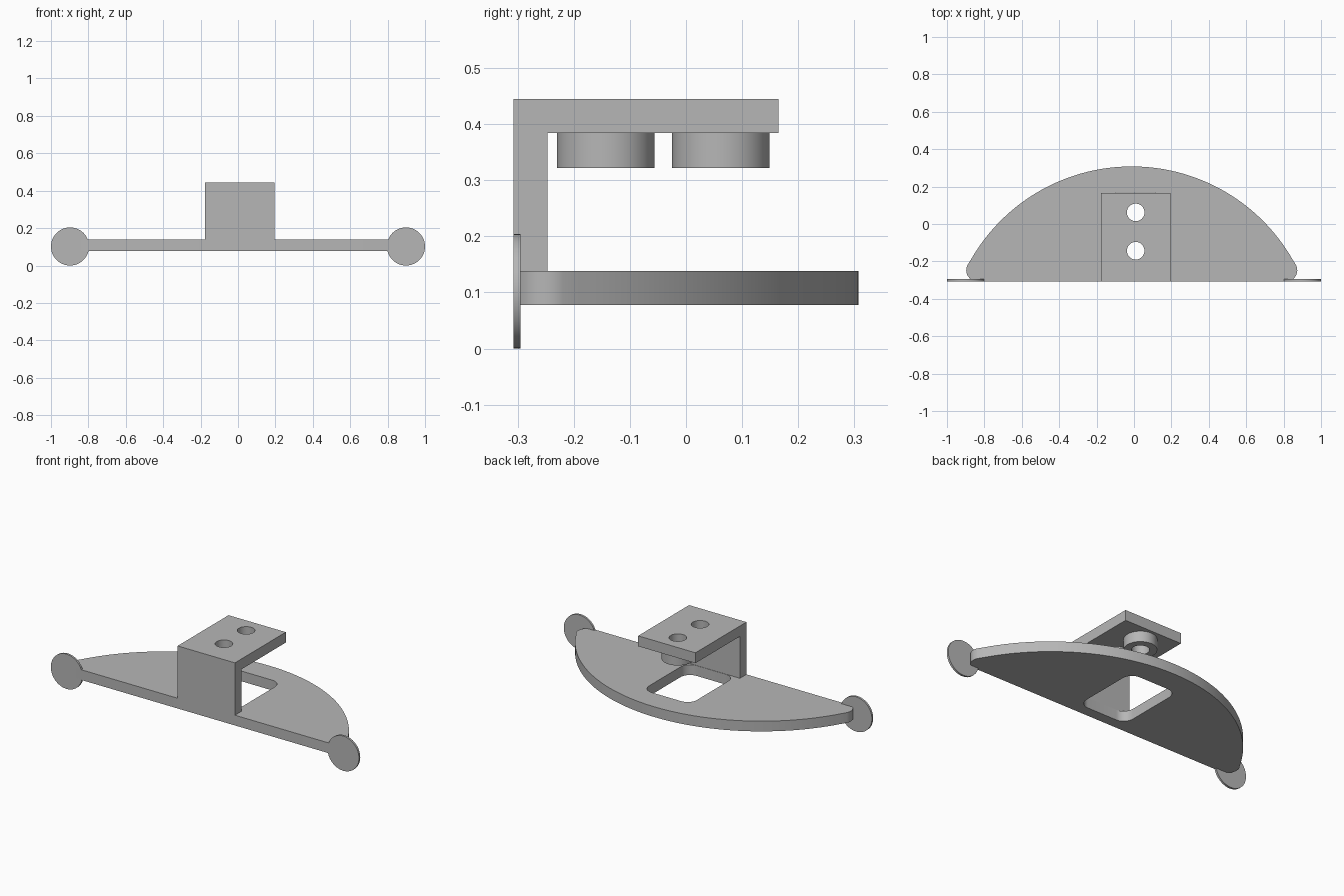
import bpy, bmesh
from math import cos, sin, pi, radians, atan2, hypot
from mathutils import Matrix, Vector

cube = bpy.data.objects.get("Cube")
if cube:
    bpy.data.objects.remove(cube, do_unlink=True)

grey = bpy.data.materials.new("plain_grey")
grey.use_nodes = True
grey.diffuse_color = (0.47, 0.47, 0.47, 1)
grey.node_tree.nodes["Principled BSDF"].inputs["Base Color"].default_value = grey.diffuse_color


def arc(cx, cy, r, start, end, steps):
    """Points along an arc, angles in radians."""
    return [(cx + r * cos(start + (end - start) * i / steps),
             cy + r * sin(start + (end - start) * i / steps)) for i in range(steps + 1)]


def circle(cx, cy, r, steps=48):
    return arc(cx, cy, r, 0, 2 * pi, steps)[:-1]


def rectangle(x0, x1, y0, y1, r=0):
    if not r:
        return [(x0, y0), (x1, y0), (x1, y1), (x0, y1)]
    centres = [(x1 - r, y1 - r), (x0 + r, y1 - r), (x0 + r, y0 + r), (x1 - r, y0 + r)]
    return [p for i, (cx, cy) in enumerate(centres)
            for p in arc(cx, cy, r, i * pi / 2, (i + 1) * pi / 2, 10)]


def slab(name, loops, z0, z1, transform=None):
    """Extrude an outline, with any further loops as holes, from z0 to z1."""
    bm = bmesh.new()
    edges = []
    for loop in loops:
        verts = [bm.verts.new((x, y, z0)) for x, y in loop]
        edges += [bm.edges.new((a, b)) for a, b in zip(verts, verts[1:] + verts[:1])]
    bmesh.ops.triangle_fill(bm, use_beauty=True, use_dissolve=False, edges=edges)
    extruded = bmesh.ops.extrude_face_region(bm, geom=bm.faces[:], use_keep_orig=True)["geom"]
    top = [v for v in extruded if isinstance(v, bmesh.types.BMVert)]
    bmesh.ops.translate(bm, vec=Vector((0, 0, z1 - z0)), verts=top)
    if transform:
        bm.transform(transform)
    bmesh.ops.recalc_face_normals(bm, faces=bm.faces[:])
    mesh = bpy.data.meshes.new(name)
    bm.to_mesh(mesh)
    bm.free()
    mesh.materials.append(grey)
    obj = bpy.data.objects.new(name, mesh)
    bpy.context.collection.objects.link(obj)
    bpy.ops.object.select_all(action='DESELECT')
    obj.select_set(True)
    bpy.context.view_layer.objects.active = obj
    bpy.ops.object.shade_smooth_by_angle(angle=radians(30))
    return obj


FRONT = -0.307
BACK = 0.306
MID = 0.009                     # centre line of the bracket
PLATE_TOP, ARM_BASE, ARM_TOP = 0.138, 0.384, 0.445

# Base plate: one wide arc with rounded ends and a rounded window
plate_mid, fillet, reach = -0.012, 0.06, 0.825
fillet_y = FRONT + fillet
big = 0.99
big_y = BACK - big
tilt = atan2(fillet_y - big_y, reach)
big_end = hypot(reach, fillet_y - big_y) + fillet
outline = arc(plate_mid + reach, fillet_y, fillet, -pi / 2, tilt, 12)
outline += arc(plate_mid, big_y, (big + big_end) / 2, tilt, pi - tilt, 64)[1:-1]
outline += arc(plate_mid - reach, fillet_y, fillet, pi - tilt, 3 * pi / 2, 12)
window = rectangle(MID - 0.155, MID + 0.155, -0.245, 0.168, 0.06)
slab("base_plate", [outline, window], 0.078, PLATE_TOP)

# Upright post and overhanging arm
left, right = MID - 0.186, MID + 0.186
slab("upright_post", [rectangle(left, right, FRONT, -0.247)], PLATE_TOP, ARM_BASE)
hole_ys = (-0.143, 0.062)
holes = [circle(MID, y, 0.047) for y in hole_ys]
slab("arm", [rectangle(left, right, FRONT, 0.165)] + holes, ARM_BASE, ARM_TOP)

# Hollow bosses under the arm
for label, y, hole in zip(("front", "back"), hole_ys, holes):
    slab(label + "_boss", [circle(MID, y, 0.087), hole], 0.322, ARM_BASE)

# Thin upright end discs
for label, side in (("left", 1), ("right", -1)):
    stand = Matrix.Translation((side * 0.898, FRONT, 0.102)) @ Matrix.Rotation(-pi / 2, 4, 'X')
    slab(label + "_end_disc", [circle(0, 0, 0.102)], 0, 0.012, stand)
